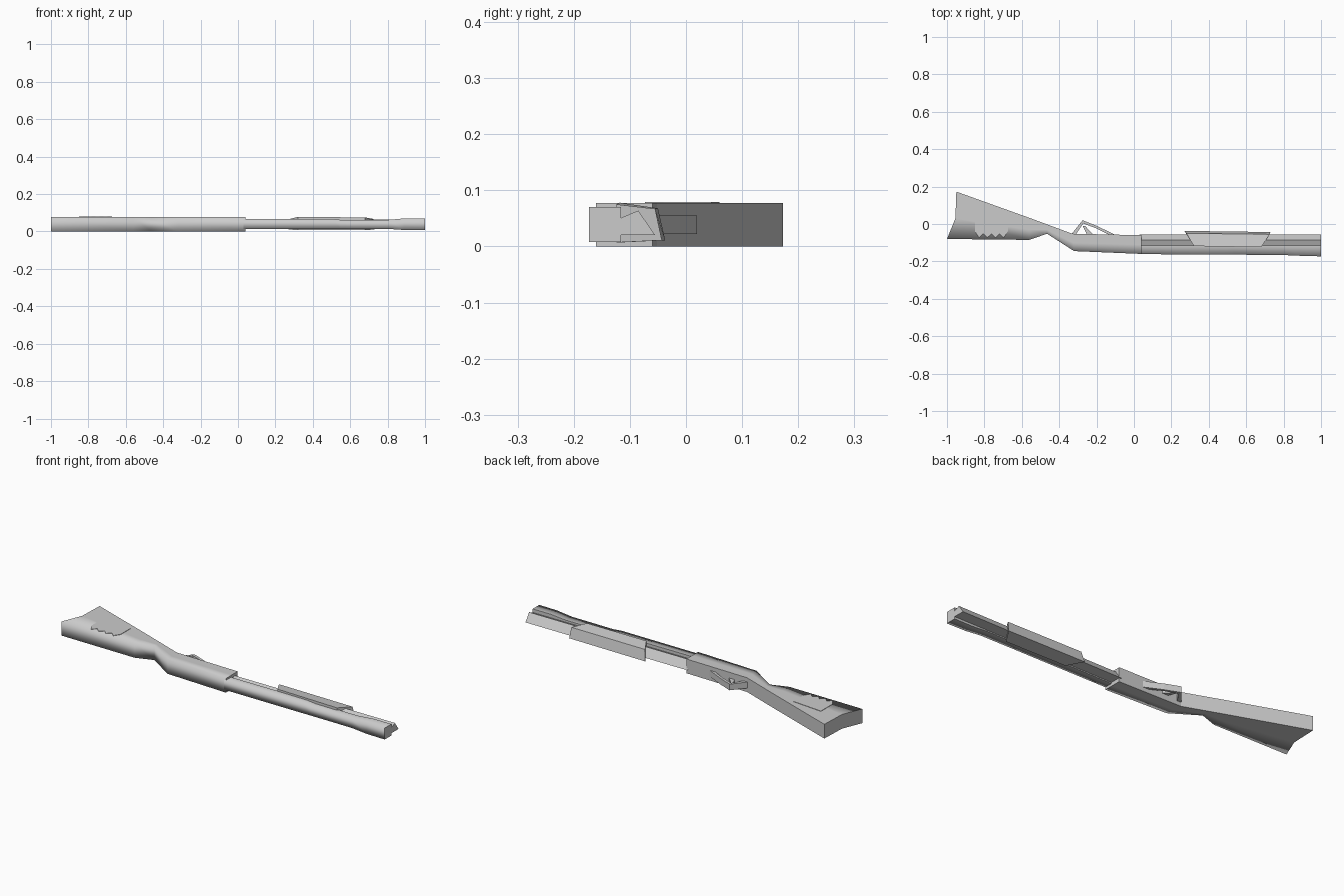
import bpy, bmesh

if "Cube" in bpy.data.objects:
    bpy.data.objects.remove(bpy.data.objects["Cube"])

grey = bpy.data.materials.new("plain grey")
grey.diffuse_color = (0.6, 0.6, 0.6, 1)
grey.use_nodes = True
grey.node_tree.nodes["Principled BSDF"].inputs["Base Color"].default_value = grey.diffuse_color


def finish(name, bm, smooth=False, soft_side=False):
    bmesh.ops.recalc_face_normals(bm, faces=bm.faces)
    for f in bm.faces:
        f.smooth = smooth
    if soft_side:
        # only the long edges along the -y side and their neighbours stay soft
        for e in bm.edges:
            n = [f.normal for f in e.link_faces]
            e.smooth = not any(v.y > 0.3 or abs(v.x) > 0.9 for v in n)
    me = bpy.data.meshes.new(name)
    bm.to_mesh(me)
    bm.free()
    me.materials.append(grey)
    ob = bpy.data.objects.new(name, me)
    bpy.context.collection.objects.link(ob)
    return ob


def loft(name, rings, **kw):
    """Skin a row of equal-length point rings and cap both ends."""
    bm = bmesh.new()
    rows = [[bm.verts.new(p) for p in r] for r in rings]
    n = len(rows[0])
    for a, b in zip(rows, rows[1:]):
        for i in range(n):
            j = (i + 1) % n
            bm.faces.new((a[i], a[j], b[j], b[i]))
    bm.faces.new(rows[0])
    bm.faces.new(rows[-1])
    return finish(name, bm, **kw)


def prism(name, outline, z0, z1):
    """Extrude a plan outline between two heights."""
    return loft(name, [[(x, y, z) for x, y in outline] for z in (z0, z1)])


def box_ring(xlo, ylo, xhi, yhi, z0, z1):
    return [(xlo, ylo, z0), (xhi, yhi, z0), (xhi, yhi, z1), (xlo, ylo, z1)]


# Stock and receiver in one body, with a notched butt (mid point at y = 0.03)
stations = [(-1.0, -0.08, -0.955, 0.03, -0.95, 0.173),
            (-0.56, -0.085, -0.56, -0.03, -0.56, 0.033),
            (-0.465, -0.052, -0.465, -0.03, -0.465, -0.002),
            (-0.32, -0.145, -0.325, -0.1, -0.33, -0.052),
            (0.04, -0.16, 0.04, -0.11, 0.04, -0.06)]
rings = []
for xl, yl, xm, ym, xh, yh in stations:
    rings.append([(xl, yl, 0), (xm, ym, 0), (xh, yh, 0),
                  (xh, yh, 0.077), (xm, ym, 0.077), (xl, yl, 0.077)])
loft("stock_and_receiver", rings, smooth=True, soft_side=True)

# Barrel: square tube, slightly flared near the muzzle
barrel = [(0.03, 0.014, 0.067, -0.161), (0.5, 0.014, 0.067, -0.164),
          (0.55, 0.014, 0.062, -0.164), (0.80, 0.014, 0.062, -0.166),
          (0.89, 0.008, 0.07, -0.17), (1.0, 0.008, 0.07, -0.173)]
loft("barrel", [box_ring(x, y, x, -0.116, z0, z1) for x, z0, z1, y in barrel],
     smooth=True, soft_side=True)

# Magazine tube: three-sided, under the barrel
loft("magazine_tube", [[(x, -0.118, 0.02), (x, -0.055, 0.02),
                        (x, -0.085, 0.064), (x, -0.118, 0.05)]
                       for x in (0.03, 1.0)])

# Pump grip: tapered block wrapped around the magazine tube
loft("pump_grip", [
    [(0.32, -0.118, 0.007), (0.27, -0.037, 0.011), (0.28, -0.05, 0.068), (0.32, -0.118, 0.078)],
    [(0.68, -0.124, 0.007), (0.73, -0.043, 0.011), (0.725, -0.055, 0.067), (0.68, -0.124, 0.075)]])

# Trigger guard: bent strap open in the middle
prism("trigger_guard", [(-0.335, -0.055), (-0.275, 0.02), (-0.195, -0.012), (-0.1, -0.058),
                        (-0.13, -0.06), (-0.205, -0.022), (-0.272, 0.003), (-0.31, -0.055)],
      0.022, 0.055)
prism("trigger", [(-0.25, -0.06), (-0.275, -0.01), (-0.262, -0.01), (-0.215, -0.06)],
      0.031, 0.046)

# Toothed side plate on the stock
teeth = [(-0.85 + 0.0219 * i, -0.052 if i % 2 == 0 else -0.073) for i in range(1, 8)]
prism("side_plate", [(-0.85, 0.06), (-0.85, -0.04)] + teeth + [(-0.675, -0.04), (-0.675, 0.045)],
      0.07, 0.079)
